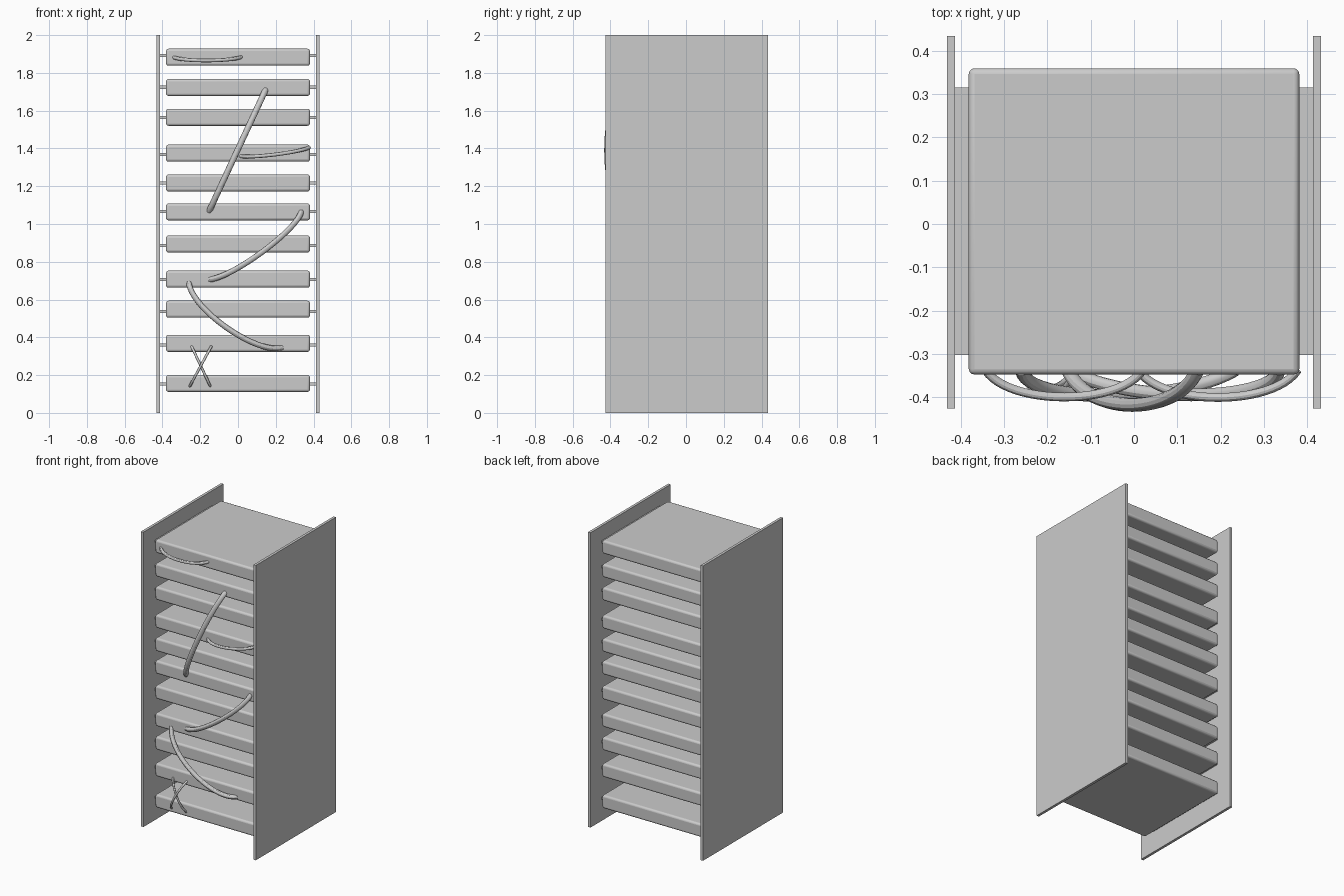
import bpy
from mathutils import Vector

if "Cube" in bpy.data.objects:
    bpy.data.objects.remove(bpy.data.objects["Cube"])


def box(name, lo, hi, bevel=0.0):
    lo, hi = Vector(lo), Vector(hi)
    bpy.ops.mesh.primitive_cube_add(size=1, location=(lo + hi) / 2)
    ob = bpy.context.object
    ob.name = name
    ob.scale = hi - lo
    bpy.ops.object.transform_apply(location=False, rotation=False, scale=True)
    if bevel:
        mod = ob.modifiers.new("bevel", "BEVEL")
        mod.width = bevel
        mod.segments = 3
        bpy.ops.object.shade_smooth_by_angle()
    return ob


def cable(name, a, b, sag, depth, radius):
    """Tube plugged into the unit fronts at a and b (x, z), arching out to y = -depth."""
    y0 = -0.337
    yc = y0 - (depth - radius + y0) / 0.75
    p, q = Vector((a[0], y0, a[1])), Vector((b[0], y0, b[1]))
    off = Vector((sag[0], yc - y0, sag[1]))
    h1, h2 = p.lerp(q, 0.15) + off, p.lerp(q, 0.85) + off
    cu = bpy.data.curves.new(name, "CURVE")
    cu.dimensions = "3D"
    cu.bevel_depth = radius
    cu.bevel_resolution = 4
    cu.use_fill_caps = True
    sp = cu.splines.new("BEZIER")
    sp.resolution_u = 24
    sp.bezier_points.add(1)
    s, e = sp.bezier_points
    for pt in (s, e):
        pt.handle_left_type = pt.handle_right_type = "FREE"
    s.co, s.handle_left, s.handle_right = p, p, h1
    e.co, e.handle_left, e.handle_right = q, h2, q
    ob = bpy.data.objects.new(name, cu)
    bpy.context.collection.objects.link(ob)
    bpy.ops.object.select_all(action="DESELECT")
    ob.select_set(True)
    bpy.context.view_layer.objects.active = ob
    bpy.ops.object.convert(target="MESH")
    bpy.ops.object.shade_smooth_by_angle()


# Side panels
box("side_panel_left", (-0.431, -0.425, 0), (-0.413, 0.433, 2))
box("side_panel_right", (0.413, -0.425, 0), (0.431, 0.433, 2))

# Stacked units, each carried by a thin shelf between the panels: (unit z, shelf z)
levels = [(0.156, 0.154), (0.368, 0.360), (0.549, 0.538), (0.708, 0.706),
          (0.894, 0.886), (1.064, 1.066), (1.217, 1.216), (1.375, 1.369),
          (1.565, 1.565), (1.723, 1.724), (1.883, 1.892)]
for i, (z, sz) in enumerate(levels, 1):
    box(f"rack_unit_{i}", (-0.381, -0.347, z - 0.045), (0.381, 0.359, z + 0.045), 0.013)
    box(f"shelf_{i}", (-0.415, -0.302, sz - 0.008), (0.415, 0.315, sz + 0.008))

# Cables looping across the front
cable("cable_top", (-0.342, 1.883), (0.02, 1.885), (0, -0.024), 0.409, 0.010)
cable("cable_upper", (0.146, 1.71), (-0.152, 1.07), (0, 0), 0.433, 0.016)
cable("cable_upper_short", (0.01, 1.36), (0.377, 1.405), (0, -0.02), 0.410, 0.010)
cable("cable_middle", (-0.15, 0.706), (0.335, 1.066), (0.055, -0.04), 0.409, 0.015)
cable("cable_lower", (-0.26, 0.69), (0.233, 0.345), (-0.06, -0.09), 0.411, 0.015)
cable("cable_cross_a", (-0.247, 0.355), (-0.145, 0.138), (0, 0), 0.384, 0.007)
cable("cable_cross_b", (-0.14, 0.355), (-0.257, 0.138), (0, 0), 0.404, 0.007)
